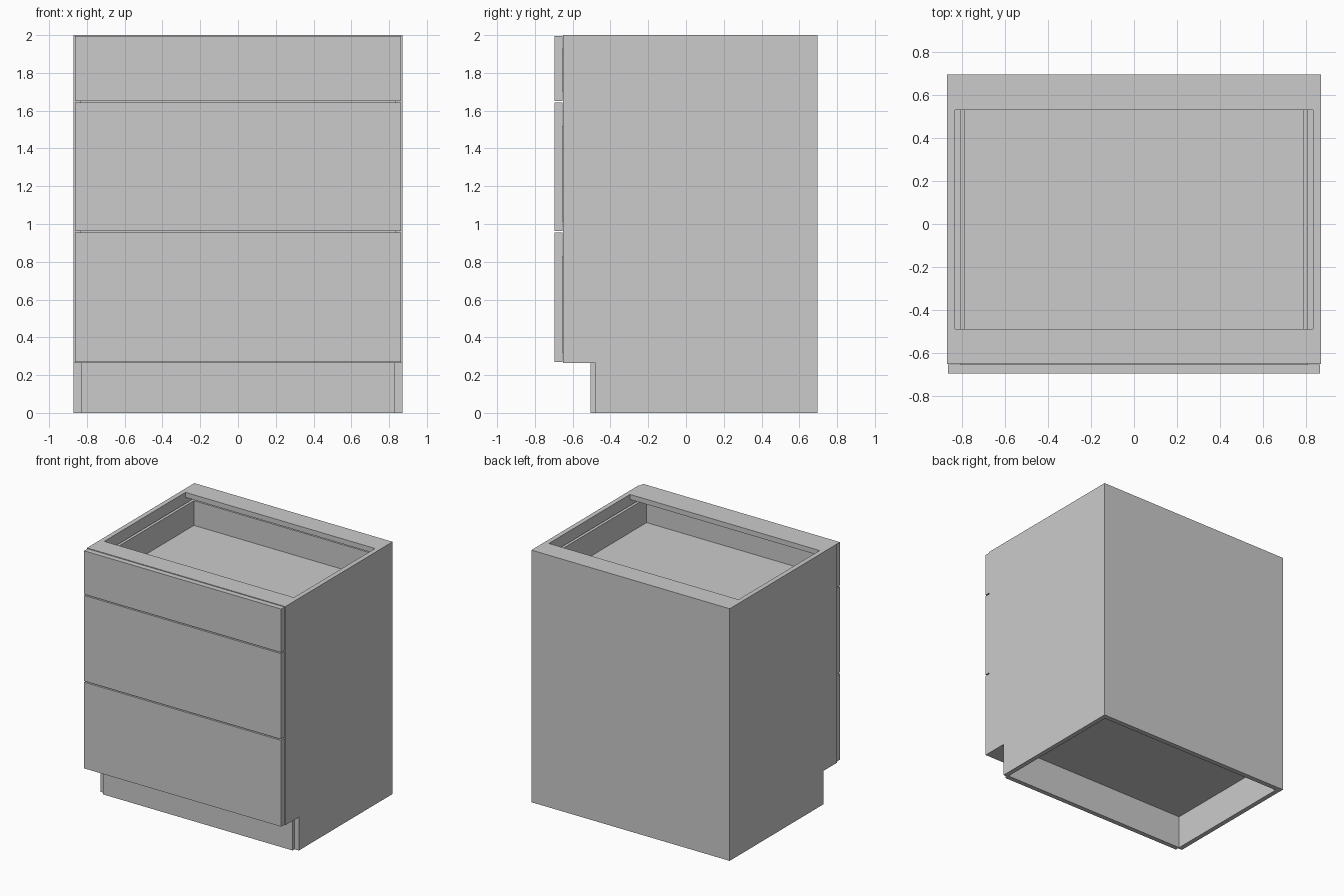
import bpy, bmesh
from mathutils import Vector

if "Cube" in bpy.data.objects:
    bpy.data.objects.remove(bpy.data.objects["Cube"])


def box(name, lo, hi):
    """Box between two opposite corners."""
    lo, hi = Vector(lo), Vector(hi)
    bm = bmesh.new()
    bmesh.ops.create_cube(bm, size=1)
    bmesh.ops.scale(bm, vec=hi - lo, verts=bm.verts)
    bmesh.ops.translate(bm, vec=(lo + hi) / 2, verts=bm.verts)
    mesh = bpy.data.meshes.new(name)
    bm.to_mesh(mesh)
    bm.free()
    ob = bpy.data.objects.new(name, mesh)
    bpy.context.collection.objects.link(ob)
    return ob


def mirrored(name, lo, hi):
    """Box on the right with a mirrored copy on the left."""
    ob = box(name, lo, hi)
    ob.modifiers.new("mirror", 'MIRROR').use_axis[0] = True
    return ob


W, IN = 0.87, 0.832          # outer and inner half width
FRONT, BACK = -0.65, 0.695   # carcass depth
KICK = 0.265                 # toe kick height
T = 0.04                     # panel thickness

# Carcass
mirrored("side_panel", (IN, FRONT, KICK), (W, BACK, 2))
mirrored("toe_side", (IN, -0.48, 0), (W, BACK, KICK))
box("toe_board", (-IN, -0.505, 0), (IN, -0.467, KICK))
box("back_panel", (-IN, BACK - T, 0), (IN, BACK, 2 - T))
box("bottom_panel", (-IN, FRONT, KICK), (IN, BACK - T, KICK + T))
box("front_stretcher", (-IN, FRONT, 2 - T), (IN, -0.487, 2))
box("back_stretcher", (-IN, 0.53, 2 - T), (IN, BACK, 2))


# Drawers: front plus open box behind it
def drawer(name, z0, z1, box_top):
    box(name + "_front", (-0.864, -0.695, z0), (0.864, -0.653, z1))
    o, i, y0, y1, t = 0.81, 0.787, -0.653, 0.595, 0.023
    zb = z0 + 0.05
    mirrored(name + "_side", (i, y0, zb), (o, y1, box_top))
    box(name + "_box_front", (-i, y0, zb), (i, y0 + t, box_top))
    box(name + "_box_back", (-i, y1 - t, zb), (i, y1, box_top))
    box(name + "_floor", (-i, y0 + t, zb + 0.01), (i, y1 - t, zb + 0.033))


drawer("lower_drawer", 0.27, 0.954, 0.83)
drawer("middle_drawer", 0.963, 1.642, 1.52)
drawer("top_drawer", 1.651, 1.996, 1.93)
